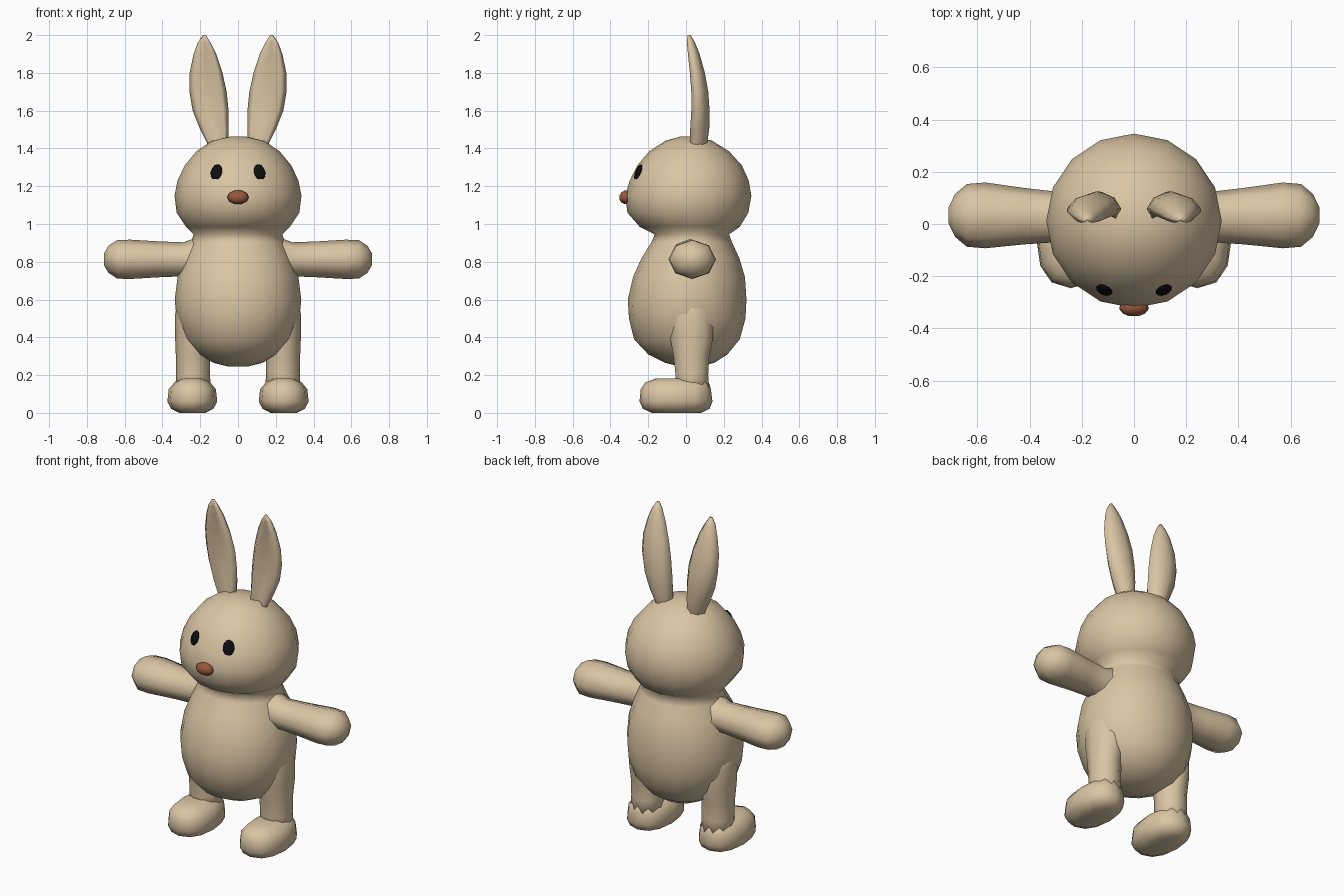
import bpy, bmesh, math
from mathutils import Vector


def material(name, rgb):
    m = bpy.data.materials.new(name)
    m.diffuse_color = (*rgb, 1)
    return m


FUR = material("beige fur", (0.70, 0.56, 0.37))
BLACK = material("black eye", (0.004, 0.004, 0.005))
BROWN = material("brown nose", (0.31, 0.095, 0.045))


def loft(name, rings, mat):
    """Skin a list of point rings, cap both ends and shade smooth."""
    bm = bmesh.new()
    loops = [[bm.verts.new(p) for p in ring] for ring in rings]
    n = len(loops[0])
    for a, b in zip(loops, loops[1:]):
        for i in range(n):
            j = (i + 1) % n
            bm.faces.new((a[i], a[j], b[j], b[i]))
    bm.faces.new(loops[0])
    bm.faces.new(loops[-1])
    bmesh.ops.recalc_face_normals(bm, faces=bm.faces)
    me = bpy.data.meshes.new(name)
    bm.to_mesh(me)
    bm.free()
    me.materials.append(mat)
    me.polygons.foreach_set("use_smooth", [True] * len(me.polygons))
    ob = bpy.data.objects.new(name, me)
    bpy.context.collection.objects.link(ob)
    return ob


def oval(c, u, v, n=16, p=1.0):
    """Ring round centre c with half axes u, v; p below 1 squares it off."""
    pts = []
    for i in range(n):
        a = 2 * math.pi * i / n
        ca, sa = math.cos(a), math.sin(a)
        pts.append(Vector(c) + Vector(u) * math.copysign(abs(ca) ** p, ca)
                   + Vector(v) * math.copysign(abs(sa) ** p, sa))
    return pts


def stack(rows, x=0, n=16, p=1.0):
    """Horizontal rings from rows of (z, half width, y front, y back)."""
    return [oval((x, (f + b) / 2, z), (w, 0, 0), (0, (b - f) / 2, 0), n, p)
            for z, w, f, b in rows]


def pebble(name, loc, normal, size, mat):
    """Small squashed ball facing along normal."""
    bpy.ops.mesh.primitive_uv_sphere_add(segments=12, ring_count=8, location=loc)
    ob = bpy.context.object
    ob.name = name
    ob.scale = size
    ob.rotation_euler = Vector(normal).to_track_quat('Z', 'Y').to_euler()
    bpy.ops.object.shade_smooth()
    ob.data.materials.append(mat)


# head and body in one smooth skin
torso = loft("head_and_body", stack([
    (0.245, 0.05, -0.03, 0.07), (0.265, 0.13, -0.11, 0.15),
    (0.31, 0.215, -0.20, 0.22), (0.39, 0.285, -0.275, 0.285),
    (0.50, 0.325, -0.302, 0.315), (0.60, 0.335, -0.308, 0.32),
    (0.72, 0.32, -0.28, 0.312), (0.82, 0.285, -0.235, 0.282),
    (0.90, 0.25, -0.185, 0.245), (0.945, 0.235, -0.165, 0.228),
    (0.985, 0.275, -0.245, 0.285), (1.06, 0.325, -0.31, 0.33),
    (1.15, 0.336, -0.322, 0.346), (1.23, 0.320, -0.298, 0.332),
    (1.31, 0.282, -0.258, 0.296), (1.385, 0.22, -0.195, 0.228),
    (1.44, 0.14, -0.11, 0.14), (1.463, 0.04, -0.03, 0.05)]), FUR)

# ear rows: z, x inner, x outer, y front, y back
EAR = [(1.38, 0.06, 0.15, 0.02, 0.10), (1.43, 0.053, 0.165, 0.018, 0.112),
       (1.50, 0.049, 0.20, 0.02, 0.123), (1.60, 0.05, 0.24, 0.026, 0.125),
       (1.70, 0.060, 0.257, 0.026, 0.118), (1.80, 0.082, 0.256, 0.019, 0.10),
       (1.90, 0.115, 0.235, 0.009, 0.072), (1.96, 0.145, 0.213, 0.004, 0.048),
       (2.00, 0.17, 0.186, 0.008, 0.025)]
# ear section: scooped front and rounded back, as fractions of width and depth
SCOOP = [(0, 0.35), (0.15, 0.02), (0.5, 0.32), (0.85, 0.02), (1, 0.35),
         (0.83, 0.78), (0.5, 1), (0.17, 0.78)]

# arm rows: x, centre y, half depth, half height
ARM = [(0.12, 0.025, 0.13, 0.125), (0.22, 0.025, 0.115, 0.115),
       (0.29, 0.027, 0.096, 0.09), (0.42, 0.03, 0.108, 0.095),
       (0.57, 0.033, 0.126, 0.104), (0.64, 0.033, 0.12, 0.102),
       (0.685, 0.033, 0.082, 0.072), (0.71, 0.033, 0.03, 0.03)]

for s, side in ((-1, "left"), (1, "right")):
    loft(side + "_ear", [[Vector((s * (a + u * (b - a)), f + v * (k - f), z))
                          for u, v in SCOOP] for z, a, b, f, k in EAR], FUR)
    loft(side + "_arm", [oval((s * x, y, 0.813), (0, d, 0), (0, 0, h), 8)
                         for x, y, d, h in ARM], FUR)
    # leg, sunk into the hip
    loft(side + "_leg", stack([
        (0.10, 0.095, -0.06, 0.128), (0.20, 0.09, -0.06, 0.122),
        (0.30, 0.091, -0.07, 0.128), (0.40, 0.095, -0.09, 0.15),
        (0.52, 0.095, -0.10, 0.15), (0.66, 0.07, -0.08, 0.12)],
        s * 0.238, 10), FUR)
    # foot
    loft(side + "_foot", stack([
        (0.0, 0.07, -0.18, 0.08), (0.022, 0.112, -0.228, 0.125),
        (0.06, 0.132, -0.246, 0.14), (0.125, 0.125, -0.24, 0.132),
        (0.162, 0.095, -0.215, 0.12), (0.182, 0.05, -0.16, 0.07)],
        s * 0.242, 12, 0.85), FUR)
    # eye resting on the head surface
    hit, loc, nrm, face = torso.closest_point_on_mesh(Vector((s * 0.117, -0.26, 1.278)))
    pebble(side + "_eye", loc, (s * 0.36, -0.86, 0.36), (0.033, 0.045, 0.011), BLACK)

# nose
rows = [(-0.352, 0.02, 0.012), (-0.343, 0.042, 0.027),
        (-0.325, 0.057, 0.038), (-0.30, 0.05, 0.034)]
loft("nose", [oval((0, y, 1.138 + 0.1 * h), (w, 0, 0), (0, 0, h), 10)
              for y, w, h in rows], BROWN)
